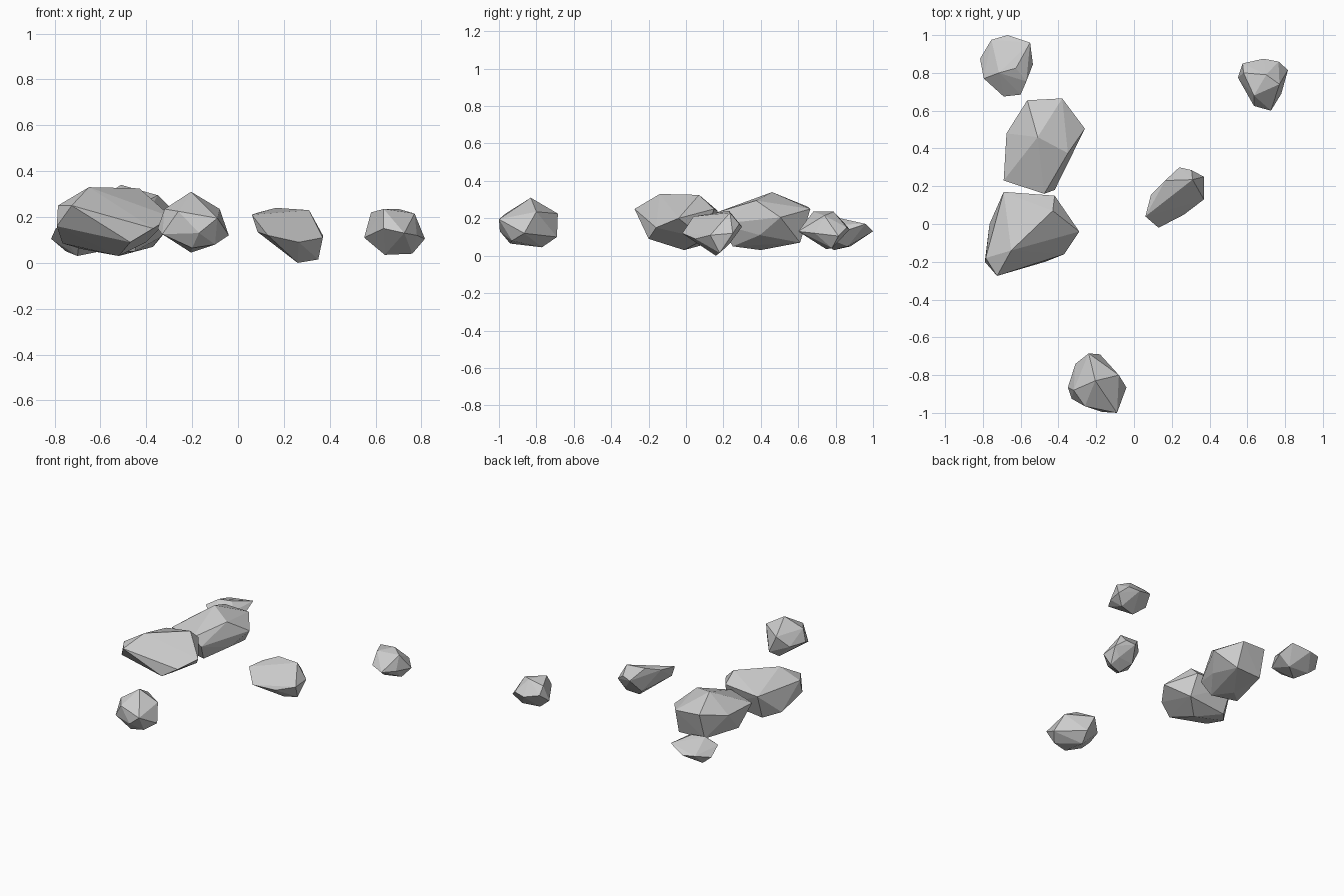
import bpy, bmesh


def rock(name, corners):
    """Flat-faced stone: the hull around a few chipped corner points."""
    bm = bmesh.new()
    for c in corners:
        bm.verts.new(c)
    bmesh.ops.convex_hull(bm, input=bm.verts[:])
    loose = [v for v in bm.verts if not v.link_faces]
    bmesh.ops.delete(bm, geom=loose, context='VERTS')
    bmesh.ops.recalc_face_normals(bm, faces=bm.faces[:])
    mesh = bpy.data.meshes.new(name)
    bm.to_mesh(mesh)
    bm.free()
    bpy.context.collection.objects.link(bpy.data.objects.new(name, mesh))


# Two large boulders leaning together: crown, waist, then underside corners
rock("boulder_front", [
    (-.65, -.14, .33), (-.43, .07, .325), (-.42, .15, .25), (-.69, .17, .24),
    (-.725, -.275, .25), (-.785, -.18, .25), (-.79, -.20, .16),
    (-.29, -.04, .20), (-.37, -.16, .15), (-.47, -.20, .09),
    (-.765, .0, .085), (-.52, -.01, .03), (-.68, .10, .06), (-.40, .10, .09)])

rock("boulder_back", [
    (-.51, .46, .34), (-.35, .375, .295), (-.565, .655, .26), (-.38, .665, .25),
    (-.26, .505, .205), (-.42, .18, .17), (-.475, .16, .23), (-.69, .23, .22),
    (-.675, .48, .22), (-.37, .61, .07), (-.57, .60, .07), (-.34, .395, .11),
    (-.45, .25, .05), (-.63, .30, .05), (-.52, .40, .03)])

# Four smaller stones scattered around them
rock("stone_back_left", [
    (-.625, .825, .20), (-.715, .80, .20), (-.55, .96, .17), (-.755, .975, .135),
    (-.67, 1.0, .13), (-.535, .845, .13), (-.57, .755, .165), (-.60, .685, .12),
    (-.69, .675, .11), (-.795, .77, .15), (-.815, .875, .105),
    (-.70, .79, .03), (-.60, .865, .05), (-.75, .88, .05)])

rock("stone_front", [
    (-.205, -.83, .31), (-.24, -.685, .225), (-.08, -.80, .235), (-.32, -.88, .235),
    (-.26, -.965, .225), (-.09, -1.0, .195), (-.17, -.995, .13), (-.04, -.865, .12),
    (-.18, -.69, .10), (-.33, -.925, .125), (-.35, -.865, .15), (-.31, -.74, .15),
    (-.205, -.77, .045), (-.20, -.94, .065), (-.10, -.93, .08)])

rock("stone_middle", [
    (.165, .23, .24), (.31, .235, .23), (.09, .155, .22), (.06, .04, .21),
    (.24, .30, .155), (.305, .285, .17), (.37, .25, .12), (.37, .13, .11),
    (.265, .05, .09), (.225, .035, .105), (.13, -.02, .12), (.085, .04, .135),
    (.20, .22, .06), (.32, .23, .06), (.26, .16, 0), (.35, .18, .015)])

rock("stone_back_right", [
    (.70, .79, .235), (.58, .80, .22), (.635, .68, .235), (.77, .74, .215),
    (.725, .60, .13), (.635, .625, .15), (.55, .775, .11), (.575, .85, .17),
    (.685, .875, .14), (.765, .86, .15), (.815, .815, .105), (.78, .69, .12),
    (.76, .78, .04), (.64, .75, .035)])
